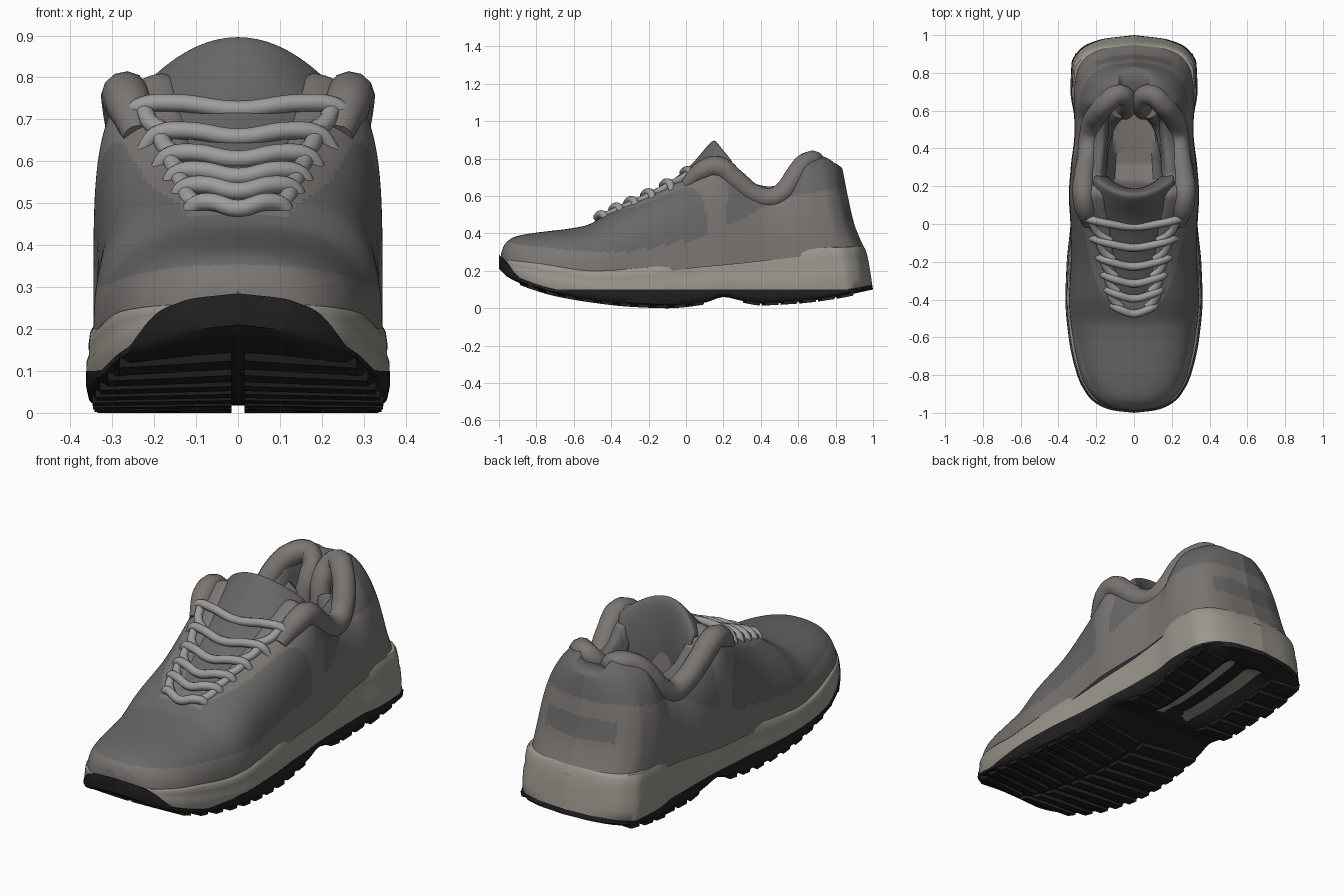
import bpy, bmesh, math

if "Cube" in bpy.data.objects:
    bpy.data.objects.remove(bpy.data.objects["Cube"])

# ---------- helpers ----------
def curve(t, p):
    """Smooth monotone interpolation through (t, value) pairs."""
    if t <= p[0][0]: return p[0][1]
    if t >= p[-1][0]: return p[-1][1]
    d = [(b[1]-a[1])/(b[0]-a[0]) for a, b in zip(p, p[1:])]
    def slope(i):
        if i == 0: return d[0]
        if i == len(d): return d[-1]
        return 2*d[i-1]*d[i]/(d[i-1]+d[i]) if d[i-1]*d[i] > 0 else 0
    i = next(k for k in range(len(d)) if t <= p[k+1][0])
    h = p[i+1][0]-p[i][0]; u = (t-p[i][0])/h
    return ((1+2*u)*(1-u)**2*p[i][1] + u*(1-u)**2*h*slope(i)
            + u*u*(3-2*u)*p[i+1][1] + u*u*(u-1)*h*slope(i+1))

def material(name, r, g, b):
    m = bpy.data.materials.new(name); m.diffuse_color = (r, g, b, 1); return m

OVERLAY = material("overlay_taupe", .195, .18, .172)
MESH = material("mesh_grey", .14, .137, .14)
FOAM = material("foam_sand", .33, .31, .27)
LACE = material("lace_grey", .34, .34, .34)
RUBBER = material("rubber_black", .015, .015, .015)

def finish(bm, name, mats, angle=0.9):
    bmesh.ops.remove_doubles(bm, verts=bm.verts, dist=1e-4)
    bmesh.ops.recalc_face_normals(bm, faces=bm.faces)
    me = bpy.data.meshes.new(name); bm.to_mesh(me); bm.free()
    for m in mats: me.materials.append(m)
    me.shade_smooth(); me.set_sharp_from_angle(angle=angle)
    ob = bpy.data.objects.new(name, me)
    bpy.context.collection.objects.link(ob)
    return ob

# ---------- shared shape curves, all along y ----------
SOLE_W = [(-1, 0), (-.985, .12), (-.95, .2), (-.9, .25), (-.8, .3), (-.6, .345), (-.4, .362), (-.2, .355), (0, .335),
          (.2, .325), (.4, .315), (.55, .315), (.7, .335), (.85, .33), (.93, .28), (.98, .17), (1, 0)]
UPPER_W = [(-1, 0), (-.985, .12), (-.95, .19), (-.88, .25), (-.8, .285), (-.6, .325), (-.4, .345), (-.2, .335),
           (0, .337), (.15, .345), (.3, .335), (.5, .315), (.7, .32), (.85, .3), (.93, .25), (.98, .15), (1, 0)]
BOTTOM = [(-1, .2), (-.95, .155), (-.85, .11), (-.7, .065), (-.5, .03), (-.3, .008), (-.1, 0), (.1, .02),
          (.2, .05), (.3, .03), (.4, .015), (.6, .025), (.8, .05), (1, .09)]
FOAM_TOP = [(-1, .26), (-.8, .24), (-.5, .2), (-.2, .22), (0, .25), (.3, .28), (.7, .32), (1, .33)]
UPPER_TOP = [(-1, .29), (-.98, .34), (-.93, .38), (-.87, .395), (-.55, .44), (-.4, .52), (-.2, .61), (0, .72),
             (.1, .79), (.16, .82), (.24, .77), (.35, .69), (.48, .665), (.6, .69), (.68, .78), (.76, .83),
             (.88, .82), (.96, .79), (1, .75)]
HEEL_BACK = [(.1, 1), (.3, .965), (.35, .94), (.45, .9), (.6, .865), (.75, .835), (.85, .81)]
RECESS = [(.25, 0), (.35, .05), (.8, .05), (.9, 0)]

def lean(y, z):
    """Slope the heel forward as it rises."""
    return y if y < .3 else .3 + (y-.3)*(curve(z, HEEL_BACK)-.3)/.7

def loft(name, half, mats, front=1.0, pick=None, n=110):
    """Skin symmetric sections; half(y) lists (x, z) from bottom centre to top centre."""
    bm = bmesh.new(); prev = None
    for i in range(n+1):
        y = -math.cos(math.pi*i/n)
        pts = half(y)
        pts = pts + [(-x, z) for x, z in pts[-2:0:-1]]
        ring = [bm.verts.new((x, lean(y*front if y < 0 else y, z), z)) for x, z in pts]
        if prev:
            m = len(ring)
            for j in range(m):
                k = (j+1) % m
                f = bm.faces.new((prev[j], prev[k], ring[k], ring[j]))
                if pick: f.material_index = pick(f.calc_center_median())
        prev = ring
    return finish(bm, name, mats)

# ---------- outsole, foam midsole ----------
def outsole_half(y):
    w, b, r = curve(y, SOLE_W), curve(y, BOTTOM), curve(y, RECESS)
    t = max(b+.035, curve(y, [(-1, .28), (-.965, .25), (-.9, .17), (-.8, .1)]))
    return [(0, b+.018+r), (.28*w, b+.018+r), (.4*w, b+.018), (.92*w, b+.01), (.985*w, b+.022),
            (1.003*w, b*.4+t*.6), (w, t), (.9*w, t+.005), (0, t+.005+r)]

def midsole_half(y):
    w, b, t, r = curve(y, SOLE_W), curve(y, BOTTOM), curve(y, FOAM_TOP), curve(y, RECESS)
    b = min(b+.025, t-.02); h = t-b
    return [(0, b+r), (.4*w, b+r*.5), (.9*w, b), (.985*w, b+.06*h), (1.0*w, b+.25*h), (.998*w, b+.5*h),
            (.982*w, b+.6*h), (.985*w, b+.75*h), (.975*w, b+.92*h), (.95*w, t), (.8*w, t+.005), (0, t+.005)]

loft("outsole", outsole_half, [RUBBER])
loft("midsole", midsole_half, [FOAM], .992)

# ---------- upper with throat and foot opening ----------
OPEN = [(-.46, 0), (-.36, .05), (.1, .09), (.16, .15), (.23, 1), (.68, 1), (.8, .2), (.9, .1), (1, 0)]
RIM = [(-.46, .12), (-.3, .14), (0, .18), (.15, .23), (.4, .23), (.55, .2), (.7, .17), (.85, .12)]
IN_X = [.93, .86, .79, .74, .7, .64, .5, .25, 0]
IN_D = [.004, .02, .07, .15, .25, .34, .41, .42, .42]

def upper_half(y):
    w, t = curve(y, UPPER_W), curve(y, UPPER_TOP)
    b = curve(y, FOAM_TOP)-.04
    rx, c = min(curve(y, RIM), .6*w), curve(y, OPEN)
    n = curve(y, [(-1, 2.4), (-.5, 2.8), (-.2, 3.3), (.15, 4.4), (.5, 4), (1, 3)])
    tp = curve(y, [(.2, 0), (.45, .07), (.7, .13), (1, .13)])
    def cap_z(x): return b+(t-b)*max(0, 1-(x/w)**n)**(1/n) if w > 1e-6 else t
    end = math.acos(min(1, (rx/w)**(n/2))) if w > 1e-6 else 1
    out = [(0, b)]
    for i in range(37):
        a = end*i/36
        s = math.sin(a)**(2/n) if a else 0
        out.append((w*math.cos(a)**(2/n)*(1-tp*s*s), b+(t-b)*s))
    k = out[-1][0]
    for fx, d in zip(IN_X, IN_D):
        out.append((k*fx, max(b+.055, cap_z(rx*fx)-c*d)))
    return out

def upper_colour(p):
    x, y, z = abs(p.x), p.y, p.z
    if .46 < z < .56 and y > .8 and x < .2: return 1          # heel band
    guard = curve(y, [(-1, .36), (-.8, .33), (-.4, .3), (0, .36), (.3, .48), (.5, .58), (.8, .64)])
    if z < guard: return 0
    stay = curve(y, [(-.5, .1), (-.3, .2), (0, .28), (.15, .35), (.2, .35), (.3, .1)])
    return 0 if -.48 < y < .3 and x < stay else 1

loft("upper", upper_half, [OVERLAY, MESH], .99, upper_colour, 220)

# ---------- padded tongue ----------
ROWS = [(-.44, .485, .1), (-.3, .555, .12), (-.15, .635, .15), (0, .735, .19), (.07, .815, .22),
        (.125, .885, .225), (.15, .903, .22), (.172, .885, .21), (.185, .8, .19), (.19, .68, .17), (.18, .5, .15)]
bm = bmesh.new(); prev = None
for y, z, hw in ROWS:
    rise = curve(y, [(-.44, 0), (0, .25), (.12, 1)])
    row = []
    for i in range(-6, 7):
        u = i/6
        row.append(bm.verts.new((hw*u, y+.09*rise*u*u, z-(.02+.09*rise)*u*u)))
    if prev:
        for j in range(12): bm.faces.new((prev[j], prev[j+1], row[j+1], row[j]))
    prev = row
tongue = finish(bm, "tongue", [MESH], 3)
sol = tongue.modifiers.new("padding", "SOLIDIFY"); sol.thickness = .03
sol.offset = -1 if tongue.data.polygons[0].normal.z > 0 else 1
sub = tongue.modifiers.new("soften", "SUBSURF"); sub.levels = sub.render_levels = 2

# ---------- tubes: collar padding and laces ----------
def tubes(name, paths, radius, mat):
    """Each path point is (x, y, z) or (x, y, z, thickness factor)."""
    cu = bpy.data.curves.new(name, "CURVE")
    cu.dimensions = "3D"; cu.bevel_depth = radius; cu.bevel_resolution = 4
    cu.resolution_u = 6; cu.use_fill_caps = True
    for path in paths:
        s = cu.splines.new("BEZIER"); s.bezier_points.add(len(path)-1)
        for bp, co in zip(s.bezier_points, path):
            bp.co = co[:3]; bp.handle_left_type = bp.handle_right_type = "AUTO"
            bp.radius = co[3] if len(co) > 3 else 1
    cu.materials.append(mat)
    ob = bpy.data.objects.new(name, cu); bpy.context.collection.objects.link(ob)

def mirrored(path): return [path, [(-p[0],)+tuple(p[1:]) for p in path]]

tubes("collar_padding", mirrored([(.24, .0, .66, .6), (.26, .09, .735), (.268, .17, .755, 1.05), (.262, .26, .69), (.245, .36, .61),
      (.235, .46, .588), (.222, .53, .63), (.195, .585, .71), (.15, .635, .77), (.09, .685, .785),
      (.048, .675, .76, .9), (.035, .63, .69, .9), (.05, .6, .58, .9)]), .056, OVERLAY)
tubes("inner_lining", mirrored([(.2, .2, .68), (.195, .3, .61), (.18, .42, .54), (.145, .53, .55),
      (.09, .6, .63)]), .05, MESH)

LACES = [(.02, .28), (-.09, .23), (-.19, .2), (-.28, .175), (-.36, .155), (-.44, .125)]
def top(y): return curve(y, UPPER_TOP)+.002
paths = []
for i, (y, w) in enumerate(LACES):
    z = top(y)
    right = [(.55*w, y-.015, z+.004), (.85*w, y+.005, z-.006), (w, y+.015, z-.045, .7)]
    paths.append([(-p[0],)+p[1:] for p in right[::-1]] + [(0, y-.035, z-.012)] + right)
    if i+1 < len(LACES):                      # crossing strand to the next row
        y2, w2 = LACES[i+1]
        paths += mirrored([(.8*w, y, z-.015), (.72*w, (y+y2)/2, top((y+y2)/2)-.015), (.55*w2, y2, top(y2)-.01)])
tubes("laces", paths, .021, LACE)

# ---------- tread lugs ----------
bm = bmesh.new()
def lug(y, x0, x1, depth, sweep):
    for side in (1, -1):
        prev = None
        for i in range(5):
            u = i/4; x = x0+(x1-x0)*u; yc = y+sweep*u
            ring = [bm.verts.new((side*x, yy, curve(yy, BOTTOM)+dz))
                    for yy, dz in ((yc-depth, .03), (yc-depth*.8, 0), (yc+depth*.8, 0), (yc+depth, .03))]
            if prev:
                for j in range(4): bm.faces.new((prev[j], prev[(j+1) % 4], ring[(j+1) % 4], ring[j]))
            else: bm.faces.new(ring)
            prev = ring
        bm.faces.new(prev[::-1])
for k in range(10):                           # forefoot chevrons
    y = -.86+.098*k
    lug(y, .015, .96*curve(y+.045, SOLE_W), .034, .045)
for k in range(6):                            # heel blocks either side of the channel
    y = .34+.1*k
    lug(y, .15, .96*curve(y+.03, SOLE_W), .042, .02)
finish(bm, "tread_lugs", [RUBBER], .5)

for m in bpy.data.materials:
    if m.users and not m.is_grease_pencil:
        m.use_nodes = True
        m.node_tree.nodes["Principled BSDF"].inputs["Base Color"].default_value = m.diffuse_color
